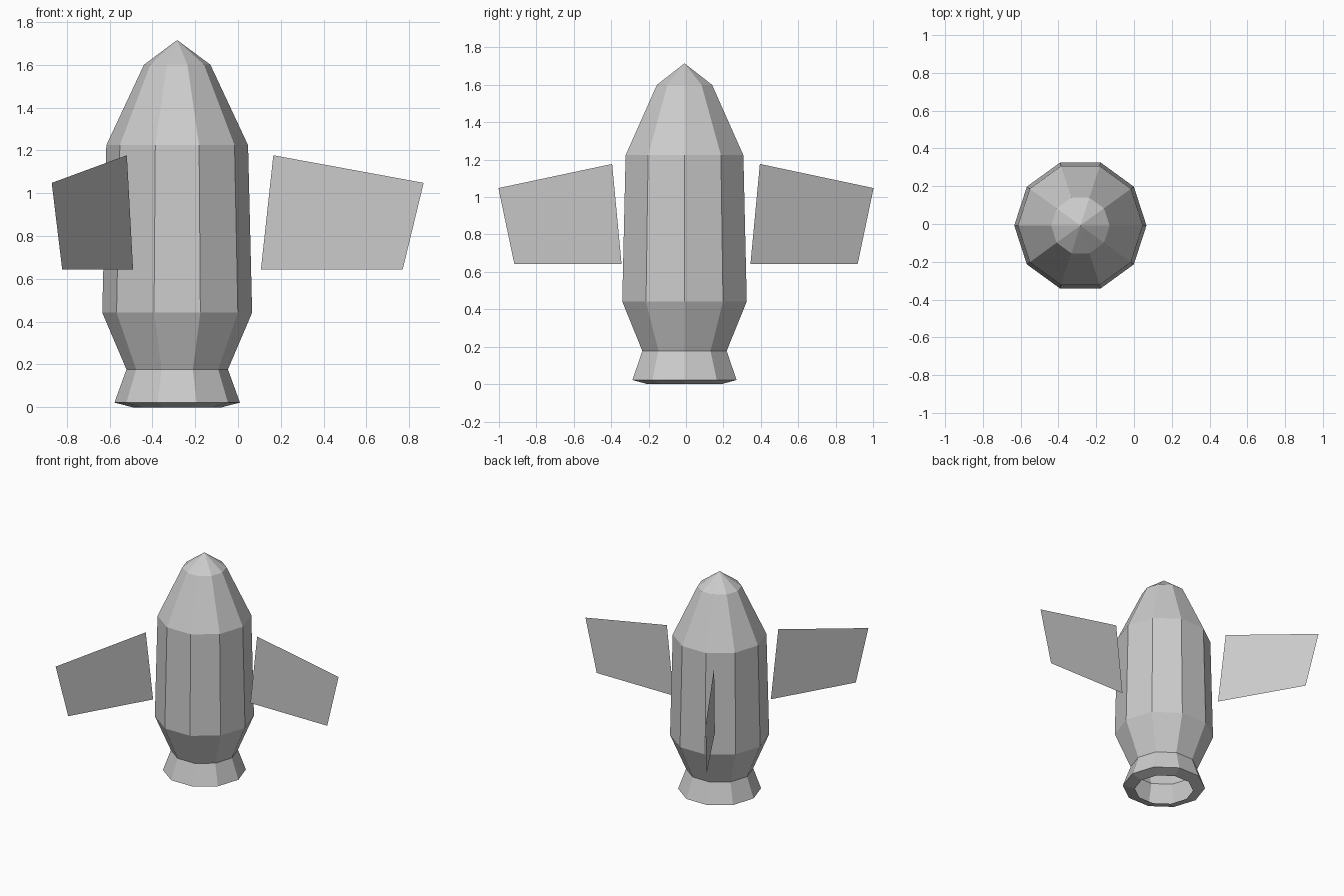
import bpy
import bmesh
from math import cos, sin, radians, tau

cube = bpy.data.objects.get("Cube")
if cube:
    bpy.data.objects.remove(cube, do_unlink=True)

# Single grey material
grey = bpy.data.materials.new("light grey")
grey.use_nodes = True
color = (0.6, 0.6, 0.6, 1)
grey.diffuse_color = color
grey.node_tree.nodes["Principled BSDF"].inputs["Base Color"].default_value = color


def make_object(name, bm, location):
    mesh = bpy.data.meshes.new(name)
    bm.to_mesh(mesh)
    bm.free()
    mesh.materials.append(grey)
    obj = bpy.data.objects.new(name, mesh)
    obj.location = location
    bpy.context.collection.objects.link(obj)
    return obj


# Hull: open ten-sided shell with nozzle, waist, barrel and nose (radius, height)
SIDES = 10
profile = [(0.208, 0), (0.293, 0.022), (0.237, 0.177), (0.35, 0.442),
           (0.331, 1.224), (0.155, 1.6)]
bm = bmesh.new()
rings = [[bm.verts.new((r * cos(tau * i / SIDES), r * sin(tau * i / SIDES), z))
          for i in range(SIDES)] for r, z in profile]
tip = bm.verts.new((0, 0, 1.715))
for i in range(SIDES):
    j = (i + 1) % SIDES
    for low, high in zip(rings, rings[1:]):
        bm.faces.new((low[i], low[j], high[j], high[i]))
    bm.faces.new((rings[-1][i], rings[-1][j], tip))
make_object("hull", bm, (-0.284, -0.008, 0))

# Three detached flat fins around the hull (radius, height)
fin_outline = [(0.398, 0.643), (1.06, 0.643), (1.158, 1.048), (0.456, 1.177)]
for name, angle in (("left_fin", 0), ("back_fin", 120), ("front_fin", 240)):
    bm = bmesh.new()
    bm.faces.new([bm.verts.new((r, 0, z)) for r, z in fin_outline])
    fin = make_object(name, bm, (-0.291, 0, 0))
    fin.rotation_euler.z = radians(angle)
